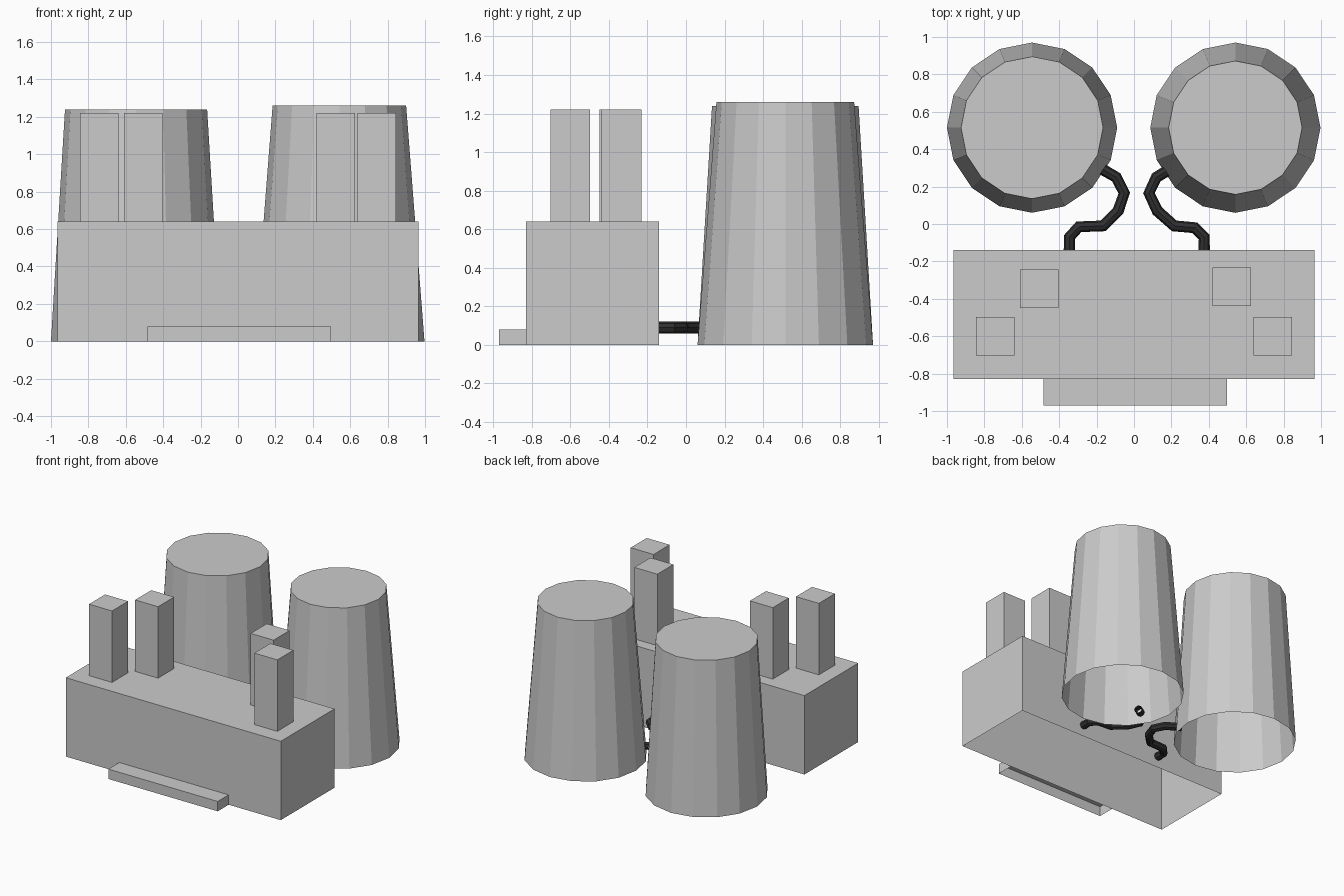
import bpy, bmesh
from mathutils import Matrix

if "Cube" in bpy.data.objects:
    bpy.data.objects.remove(bpy.data.objects["Cube"])

dark = bpy.data.materials.new("dark_pipe")
dark.diffuse_color = (0.03, 0.03, 0.03, 1)
dark.use_nodes = True
dark.node_tree.nodes["Principled BSDF"].inputs["Base Color"].default_value = dark.diffuse_color


def finish(name, bm):
    # every shell stands open at the bottom
    low = min(v.co.z for v in bm.verts)
    bottom = [f for f in bm.faces if all(v.co.z < low + 1e-4 for v in f.verts)]
    bmesh.ops.delete(bm, geom=bottom, context='FACES_ONLY')
    me = bpy.data.meshes.new(name)
    bm.to_mesh(me)
    bm.free()
    ob = bpy.data.objects.new(name, me)
    bpy.context.collection.objects.link(ob)
    return ob


def box(name, x0, x1, y0, y1, z0, z1):
    bm = bmesh.new()
    m = Matrix.Translation(((x0 + x1) / 2, (y0 + y1) / 2, (z0 + z1) / 2))
    m = m @ Matrix.Diagonal((x1 - x0, y1 - y0, z1 - z0, 1))
    bmesh.ops.create_cube(bm, size=1, matrix=m)
    return finish(name, bm)


def tower(name, x, y, r_bottom, r_top, h):
    bm = bmesh.new()
    bmesh.ops.create_cone(bm, cap_ends=True, segments=16, radius1=r_bottom,
                          radius2=r_top, depth=h,
                          matrix=Matrix.Translation((x, y, h / 2)))
    return finish(name, bm)


def pipe(name, points, z=0.09, r=0.031):
    cu = bpy.data.curves.new(name, 'CURVE')
    cu.dimensions = '3D'
    cu.bevel_depth = r
    cu.bevel_resolution = 2
    sp = cu.splines.new('POLY')
    sp.points.add(len(points) - 1)
    for p, (x, y) in zip(sp.points, points):
        p.co = (x, y, z, 1)
    sp.use_smooth = False
    cu.materials.append(dark)
    ob = bpy.data.objects.new(name, cu)
    bpy.context.collection.objects.link(ob)


# main building and front step
box("building", -0.965, 0.965, -0.83, -0.14, 0, 0.64)
box("front_step", -0.485, 0.497, -0.97, -0.83, 0, 0.08)

# four square chimneys
for i, (x, y) in enumerate([(-0.742, -0.60), (-0.507, -0.345),
                            (0.523, -0.335), (0.742, -0.60)]):
    box(f"chimney_{i + 1}", x - 0.103, x + 0.103, y - 0.103, y + 0.103, 0.64, 1.22)

# cooling towers
tower("cooling_tower_left", -0.545, 0.515, 0.455, 0.38, 1.24)
tower("cooling_tower_right", 0.542, 0.515, 0.455, 0.357, 1.26)

# winding pipes from building to towers
pipe("pipe_left", [(-0.345, -0.15), (-0.345, -0.07), (-0.295, -0.015), (-0.165, -0.01),
                   (-0.085, 0.07), (-0.052, 0.165), (-0.095, 0.25), (-0.20, 0.31)])
pipe("pipe_right", [(0.375, -0.15), (0.375, -0.07), (0.325, -0.02), (0.215, -0.01),
                    (0.125, 0.07), (0.08, 0.165), (0.12, 0.25), (0.22, 0.31)])
